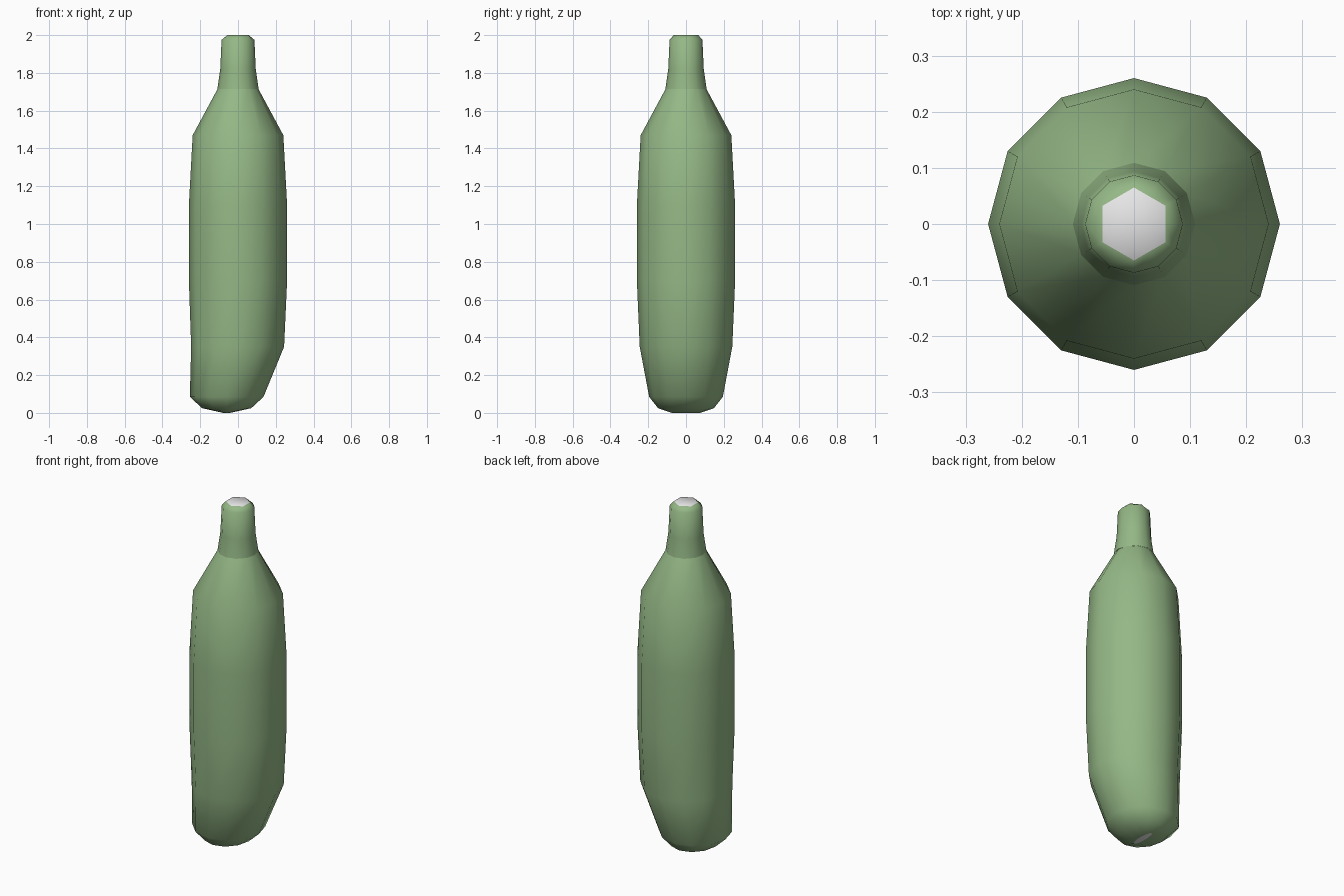
import bpy, bmesh, math

if "Cube" in bpy.data.objects:
    bpy.data.objects.remove(bpy.data.objects["Cube"])

def mat(name, c):
    m = bpy.data.materials.new(name)
    m.diffuse_color = (*c, 1)
    m.use_nodes = True
    m.node_tree.nodes["Principled BSDF"].inputs["Base Color"].default_value = m.diffuse_color
    return m

green = mat("soft_green", (0.30, 0.48, 0.24))
pale = mat("pale_grey", (0.8, 0.8, 0.8))

N = 12

def loft(name, rings, cap_bottom, cap_top, angle):
    """Skin 12-sided rings given as (z, centre x, radius x, radius y, hexagonal)."""
    bm = bmesh.new()
    loops = []
    for z, cx, rx, ry, hexa in rings:
        loop = []
        for k in range(N):
            a = 2 * math.pi * k / N
            f = math.cos(math.pi / 6) if hexa and k % 2 == 0 else 1
            loop.append(bm.verts.new((cx + f * rx * math.cos(a), f * ry * math.sin(a), z)))
        loops.append(loop)
    for lo, hi in zip(loops, loops[1:]):
        for k in range(N):
            j = (k + 1) % N
            bm.faces.new((lo[k], lo[j], hi[j], hi[k]))
    if cap_bottom:
        bm.faces.new(loops[0][::-1]).material_index = 1
    if cap_top:
        bm.faces.new(loops[-1]).material_index = 1
    me = bpy.data.meshes.new(name)
    bm.to_mesh(me)
    bm.free()
    me.materials.append(green)
    me.materials.append(pale)
    ob = bpy.data.objects.new(name, me)
    bpy.context.collection.objects.link(ob)
    bpy.ops.object.select_all(action='DESELECT')
    ob.select_set(True)
    bpy.context.view_layer.objects.active = ob
    bpy.ops.object.shade_smooth_by_angle(angle=math.radians(angle))

# Main body, with the foot leaning to -x
loft("body", [
    (0.00, -0.06, 0.018, 0.075, False),
    (0.025, -0.06, 0.13, 0.148, False),
    (0.085, -0.06, 0.195, 0.195, False),
    (0.35, -0.002, 0.246, 0.245, False),
    (0.70, 0, 0.26, 0.26, False),
    (1.10, 0, 0.26, 0.26, False),
    (1.47, 0, 0.24, 0.24, False),
    (1.715, 0, 0.108, 0.108, False)], True, False, 80)

# Neck with a hexagonal end face
loft("neck", [
    (1.715, 0, 0.109, 0.109, False),
    (1.82, 0, 0.094, 0.094, False),
    (1.975, 0, 0.087, 0.087, False),
    (2.00, 0, 0.065, 0.065, True)], False, True, 80)
